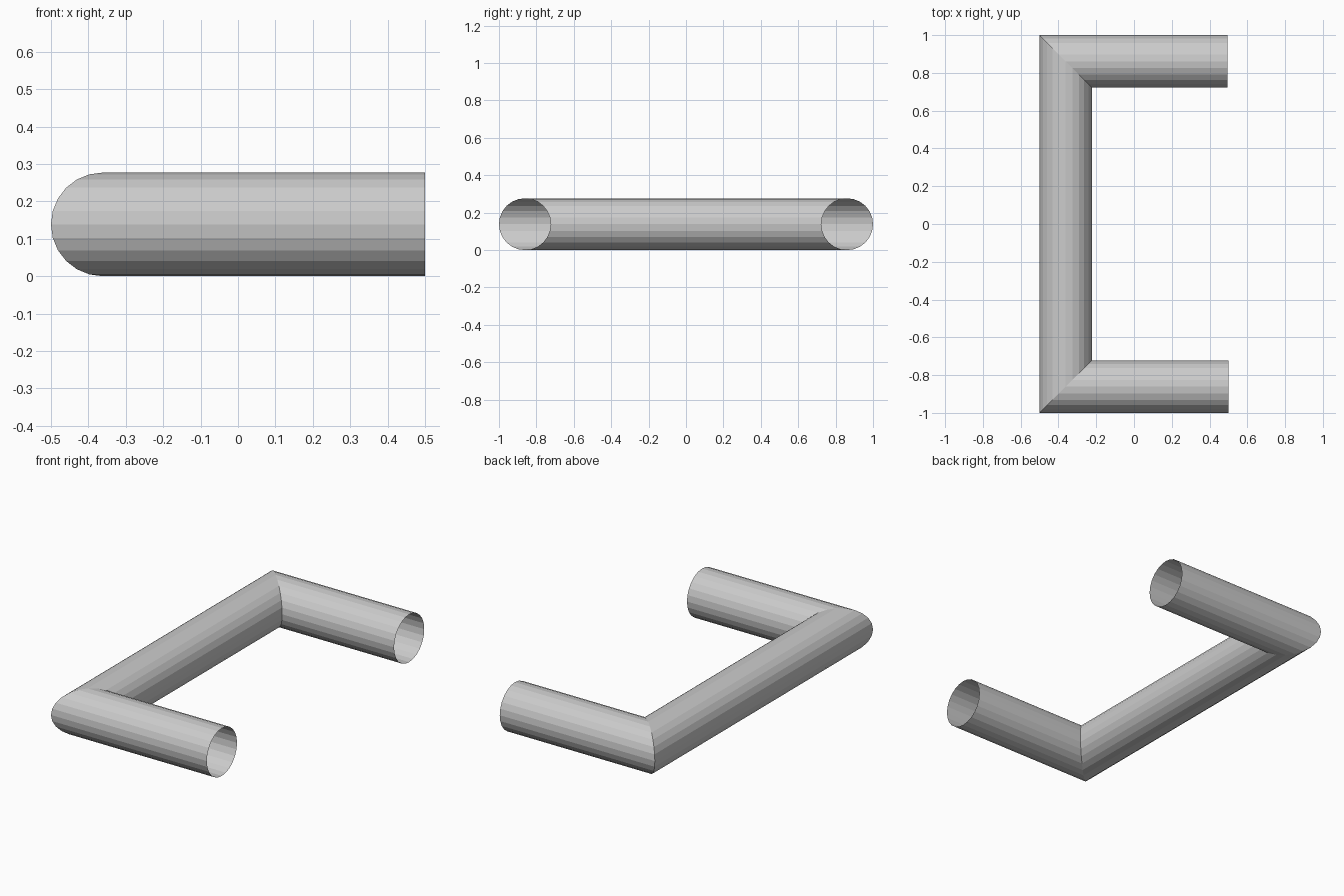
import bpy, bmesh
from math import sin, cos, pi

if "Cube" in bpy.data.objects:
    bpy.data.objects.remove(bpy.data.objects["Cube"])

SIDES = 24
R = 0.1385            # tube radius
XC, YC = 0.5 - R, 1.0 - R   # centre line of the U


def ring_points(u, z):
    """Positions of one lengthwise edge at the two ends and two mitres;
    u is the offset towards the outside of the U."""
    return [(0.5, -YC - u, z), (-XC - u, -YC - u, z),
            (-XC - u, YC + u, z), (0.495, YC + u, z)]


# U-shaped open tube with mitred corners
bm = bmesh.new()
edges = []
for k in range(SIDES):
    a = 2 * pi * k / SIDES
    edges.append([bm.verts.new(p) for p in ring_points(R * cos(a), R + R * sin(a))])

for k in range(SIDES):
    e, f = edges[k], edges[(k + 1) % SIDES]
    for i in range(3):
        bm.faces.new((e[i], f[i], f[i + 1], e[i + 1]))

mesh = bpy.data.meshes.new("u_shaped_pipe")
bm.to_mesh(mesh)
bm.free()
pipe = bpy.data.objects.new("u_shaped_pipe", mesh)
bpy.context.collection.objects.link(pipe)
